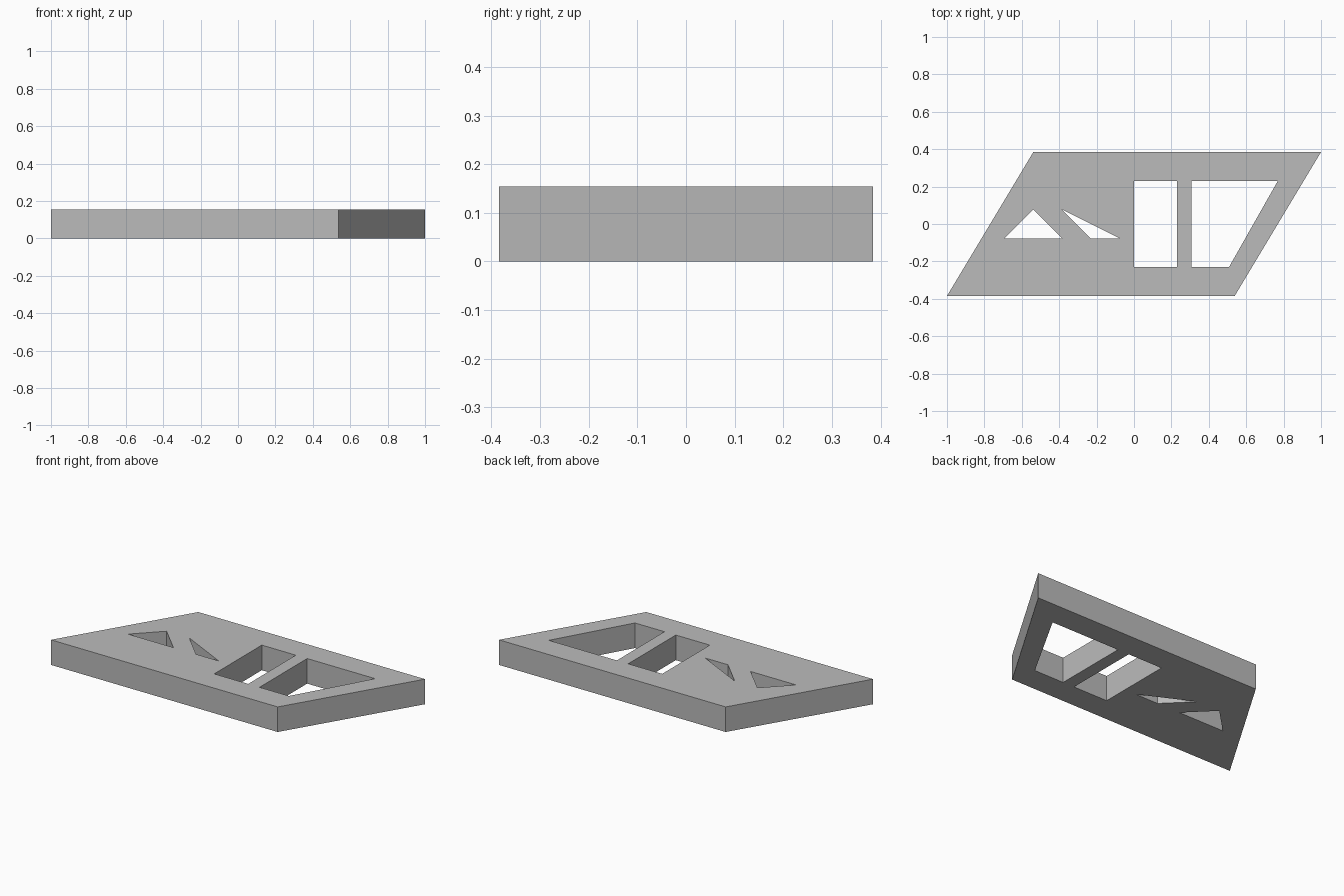
import bpy, bmesh
from mathutils import Vector

cube = bpy.data.objects.get("Cube")
if cube:
    bpy.data.objects.remove(cube, do_unlink=True)

UNIT = 2 / 13          # plan module; the plate is one module thick

grey = bpy.data.materials.new("plain grey")
grey.use_nodes = True
grey.diffuse_color = (0.5, 0.5, 0.5, 1)
grey.node_tree.nodes["Principled BSDF"].inputs["Base Color"].default_value = (0.5, 0.5, 0.5, 1)

# Plan outlines in modules
slanted_outline = [(-6.5, -2.5), (3.5, -2.5), (6.5, 2.5), (-3.5, 2.5)]
left_triangle = [(-4.5, -0.5), (-2.5, -0.5), (-3.5, 0.5)]
right_triangle = [(-2.5, 0.5), (-1.5, -0.5), (-0.5, -0.5)]
rectangle = [(0, -1.5), (1.5, -1.5), (1.5, 1.5), (0, 1.5)]
trapezoid = [(2, -1.5), (3.3, -1.5), (5, 1.5), (2, 1.5)]

# Fill the outline around its openings
bm = bmesh.new()
for loop in (slanted_outline, left_triangle, right_triangle, rectangle, trapezoid):
    verts = [bm.verts.new((x * UNIT, y * UNIT, 0)) for x, y in loop]
    for a, b in zip(verts, verts[1:] + verts[:1]):
        bm.edges.new((a, b))
bmesh.ops.triangle_fill(bm, use_beauty=True, use_dissolve=False,
                        edges=bm.edges[:], normal=Vector((0, 0, 1)))

# Raise the fill into a solid plate
raised = bmesh.ops.extrude_face_region(bm, geom=bm.faces[:], use_keep_orig=True)
bmesh.ops.translate(bm, vec=(0, 0, UNIT),
                    verts=[g for g in raised["geom"] if isinstance(g, bmesh.types.BMVert)])
bmesh.ops.recalc_face_normals(bm, faces=bm.faces[:])

mesh = bpy.data.meshes.new("slanted_plate")
bm.to_mesh(mesh)
bm.free()
mesh.materials.append(grey)
plate = bpy.data.objects.new("slanted_plate", mesh)
bpy.context.collection.objects.link(plate)
